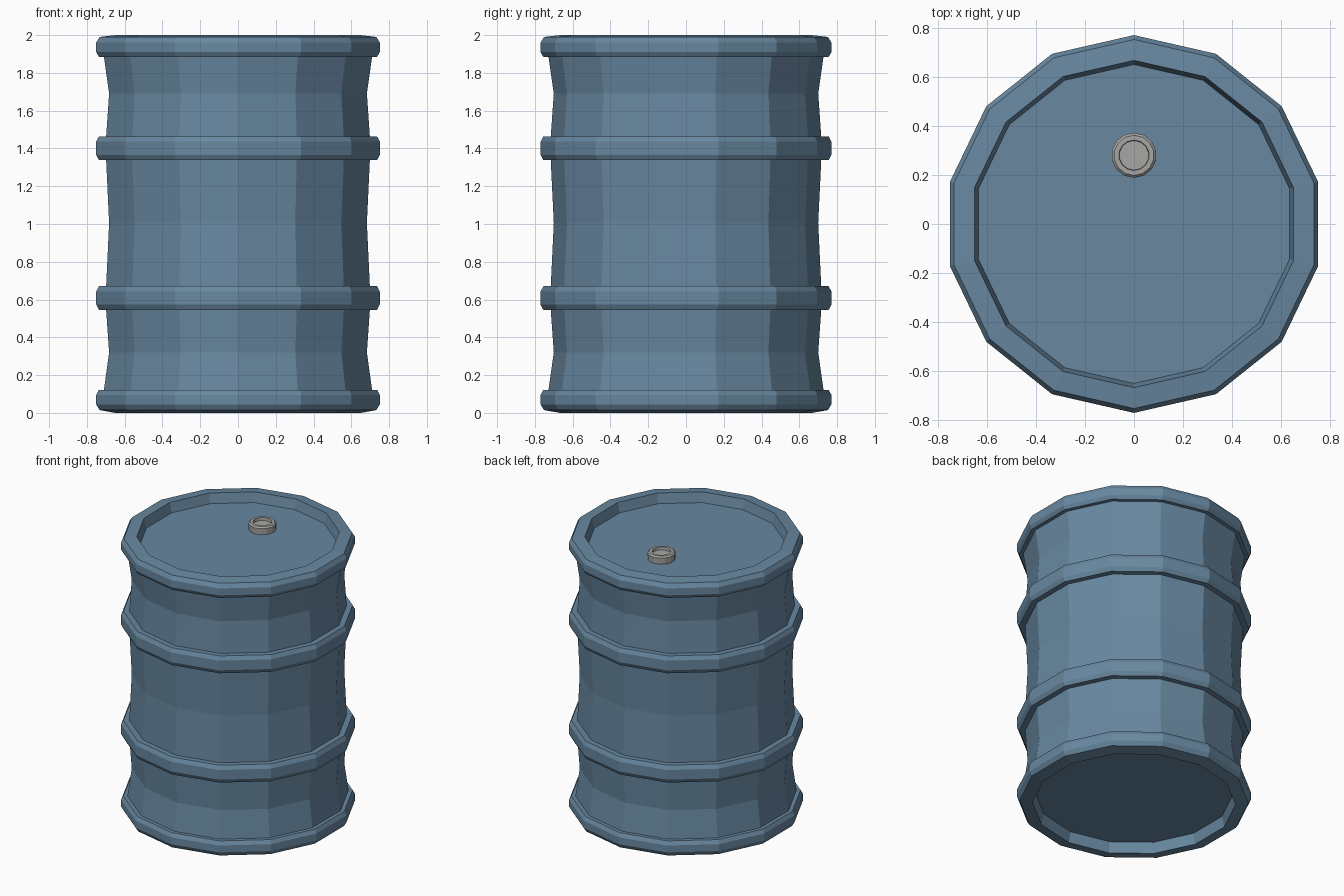
import bpy, bmesh, math

if "Cube" in bpy.data.objects:
    bpy.data.objects.remove(bpy.data.objects["Cube"])


def material(name, rgb):
    m = bpy.data.materials.new(name)
    m.diffuse_color = (*rgb, 1)
    m.use_nodes = True
    m.node_tree.nodes["Principled BSDF"].inputs["Base Color"].default_value = m.diffuse_color
    return m


def lathe(name, profile, sides, mat, centre=(0, 0)):
    """Revolve (radius, z) points into a faceted solid, capping both ends."""
    bm = bmesh.new()
    rings = []
    for r, z in profile:
        rings.append([bm.verts.new((centre[0] + r * math.sin(2 * math.pi * i / sides),
                                    centre[1] + r * math.cos(2 * math.pi * i / sides), z))
                      for i in range(sides)])
    for a, b in zip(rings, rings[1:]):
        for i in range(sides):
            j = (i + 1) % sides
            bm.faces.new((a[i], a[j], b[j], b[i]))
    bm.faces.new(rings[0])
    bm.faces.new(rings[-1])
    bmesh.ops.recalc_face_normals(bm, faces=bm.faces[:])
    me = bpy.data.meshes.new(name)
    bm.to_mesh(me)
    bm.free()
    me.materials.append(mat)
    ob = bpy.data.objects.new(name, me)
    bpy.context.collection.objects.link(ob)
    return ob


def hoop(z):
    """Raised chamfered band centred at height z."""
    return [(0.716, z - 0.063), (0.755, z - 0.063), (0.77, z - 0.035),
            (0.77, z + 0.035), (0.755, z + 0.063), (0.716, z + 0.063)]


blue = material("steel blue paint", (0.138, 0.245, 0.352))
grey = material("grey metal", (0.38, 0.38, 0.37))

# Drum: recessed base, bottom rim, two hoops with waisted walls, top rim, recessed lid
bottom = [(0.65, 0.075), (0.667, 0.0), (0.752, 0.015), (0.77, 0.045),
          (0.77, 0.095), (0.755, 0.122), (0.728, 0.122), (0.70, 0.32)]
top = [(0.70, 1.69), (0.728, 1.885), (0.755, 1.885), (0.77, 1.91),
       (0.77, 1.96), (0.752, 1.99), (0.667, 2.0), (0.65, 1.93)]
lathe("drum_body", bottom + hoop(0.608) + [(0.70, 1.005)] + hoop(1.401) + top, 14, blue)

# Filler cap with a recessed centre
lathe("filler_cap", [(0.09, 1.925), (0.092, 1.975), (0.082, 1.985),
                     (0.062, 1.985), (0.06, 1.965)], 14, grey, (0, 0.28))
